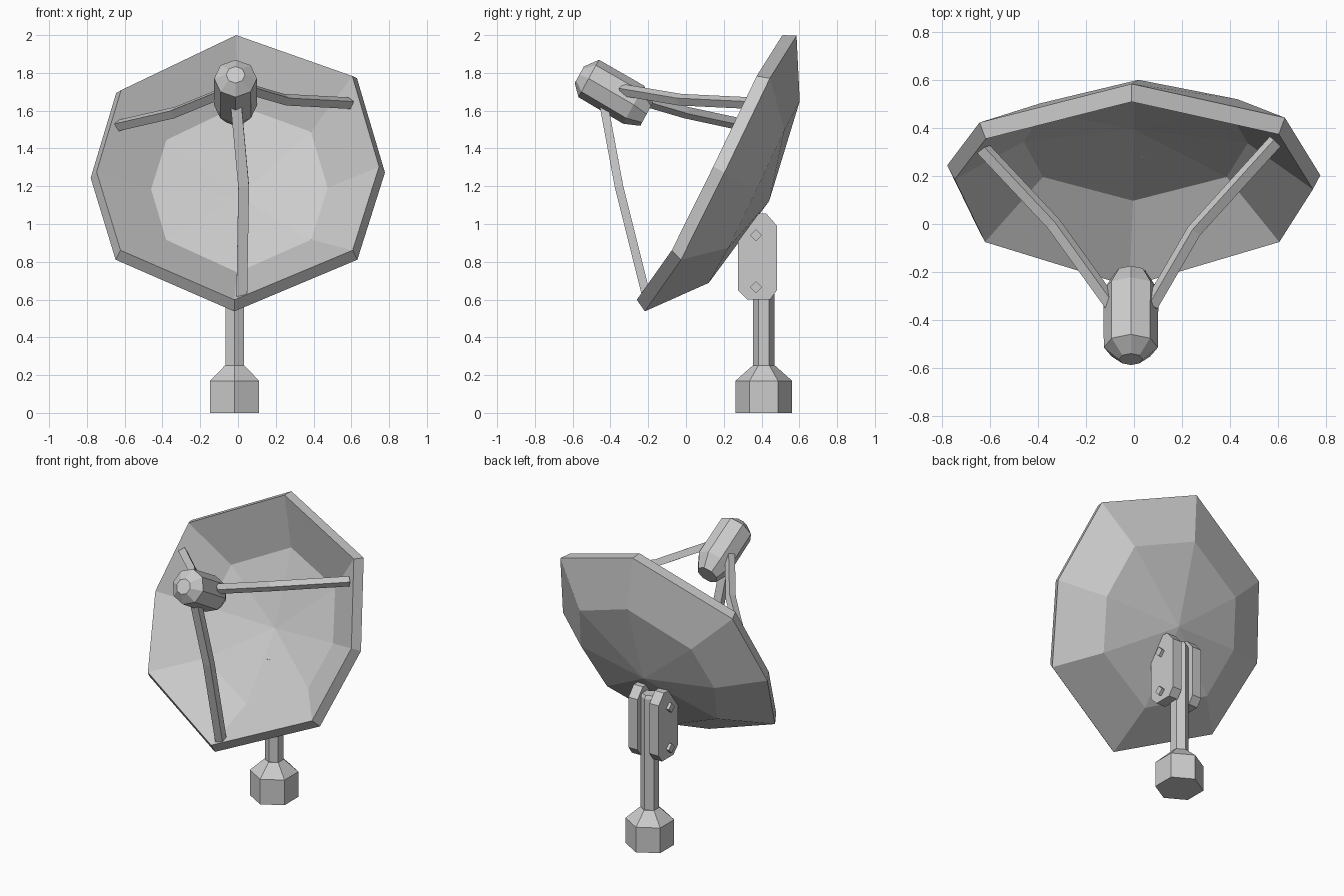
import bpy, bmesh, math
from mathutils import Vector

if "Cube" in bpy.data.objects:
    bpy.data.objects.remove(bpy.data.objects["Cube"])

CX = -0.018   # mast centre line
MY = 0.412


def loft(name, rings):
    """Skin a list of vertex rings; a one-point ring closes to an apex, others get a cap."""
    bm = bmesh.new()
    rv = [[bm.verts.new(p) for p in r] for r in rings]
    for a, b in zip(rv, rv[1:]):
        n = max(len(a), len(b))
        for i in range(n):
            j = (i + 1) % n
            if len(a) == 1:
                bm.faces.new((a[0], b[j], b[i]))
            elif len(b) == 1:
                bm.faces.new((a[i], a[j], b[0]))
            else:
                bm.faces.new((a[i], a[j], b[j], b[i]))
    for r in (rv[0], rv[-1]):
        if len(r) > 2:
            bm.faces.new(r)
    bmesh.ops.recalc_face_normals(bm, faces=bm.faces)
    me = bpy.data.meshes.new(name)
    bm.to_mesh(me)
    bm.free()
    ob = bpy.data.objects.new(name, me)
    bpy.context.collection.objects.link(ob)
    return ob


def tilt(x, u, n):
    """Dish frame: u runs up the rim plane, n runs backwards along the dish axis."""
    return Vector((x, 0.482 * u + 0.876 * n, 0.876 * u - 0.482 * n))


def strut(name, pts, ref, w, h):
    """Bent rectangular bar along a path."""
    pts = [Vector(p) for p in pts]
    rings = []
    for i, p in enumerate(pts):
        t = (pts[min(i + 1, len(pts) - 1)] - pts[max(i - 1, 0)]).normalized()
        side = t.cross(Vector(ref)).normalized()
        up = side.cross(t)
        rings.append([p + side * a * w / 2 + up * b * h / 2
                      for a, b in ((-1, -1), (1, -1), (1, 1), (-1, 1))])
    return loft(name, rings)


# dish: slightly irregular octagon rim (x, u, extra depth)
rim = [(-0.01, 0.834, 0), (0.63, 0.568, -0.015), (0.778, 0.015, 0.015), (0.632, -0.5, 0.036),
       (-0.02, -0.832, 0), (-0.648, -0.5, 0.036), (-0.78, 0.01, 0.065), (-0.645, 0.49, 0.005)]


def dish_ring(s, d, dx=0.0, lean=0.0, e_amount=1.0):
    return [tilt(x * s + dx, 1.198 + u * s, -0.517 + d + e * e_amount - lean * u)
            for x, u, e in rim]


loft("dish", [
    [tilt(0, 1.195, -0.517 + 0.31)],
    dish_ring(0.6, 0.235, 0.008, 0.01, 0.2),
    dish_ring(0.96, 0.0),
    dish_ring(1.0, 0.067),
    dish_ring(0.645, 0.27, 0.025, 0.025, 0.3),
    [tilt(0.01, 1.195, -0.517 + 0.362)],
])

# feed horn: eight-sided body with chamfered ends
horn = []
for r, u, n in ((0.05, 1.296, -1.358), (0.113, 1.303, -1.305),
                (0.115, 1.296, -1.03), (0.07, 1.285, -0.945)):
    horn.append([tilt(-0.013 + r * math.cos(a), u + r * math.sin(a), n)
                 for a in (math.pi * k / 4 for k in range(8))])
loft("feed_horn", horn)

# struts holding the feed horn
strut("lower_strut", [(0.02, -0.21, 0.62), (0.03, -0.355, 1.2), (-0.01, -0.435, 1.63)],
      (1, 0, 0), 0.045, 0.057)
strut("right_strut", [(0.07, -0.34, 1.71), (0.25, -0.03, 1.658), (0.59, 0.345, 1.64)],
      (0.35, -0.35, 0.87), 0.045, 0.045)
strut("left_strut", [(-0.09, -0.34, 1.69), (-0.335, 0.0, 1.59), (-0.64, 0.325, 1.52)],
      (-0.35, -0.35, 0.87), 0.045, 0.045)


# six-sided foot and mast
def hexagon(r, z):
    return [(CX + r * math.sin(k * math.pi / 3), MY + r * math.cos(k * math.pi / 3), z)
            for k in range(6)]


loft("foot", [hexagon(0.15, 0), hexagon(0.15, 0.17), hexagon(0.06, 0.25)])
loft("mast", [hexagon(0.057, 0.2), hexagon(0.057, 1.0), hexagon(0.045, 1.02)])

# bracket plates with bolts on both sides of the mast
plate = [(0.275, 0.65), (0.325, 0.60), (0.445, 0.60), (0.482, 0.65),
         (0.482, 0.99), (0.425, 1.055), (0.33, 1.055), (0.275, 0.99)]
for side, label in ((1, "right"), (-1, "left")):
    xs = [-0.02 + side * 0.045, -0.02 + side * 0.113]
    loft(label + "_bracket_plate", [[(x, y, z) for y, z in plate] for x in xs])
    for z, pos in ((0.94, "upper"), (0.665, "lower")):
        loft(f"{label}_{pos}_bolt",
             [[(x, 0.37 + a * 0.032, z + b * 0.032)
               for a, b in ((1, 0), (0, 1), (-1, 0), (0, -1))]
              for x in (xs[1] - side * 0.02, xs[1] + side * 0.02)])
